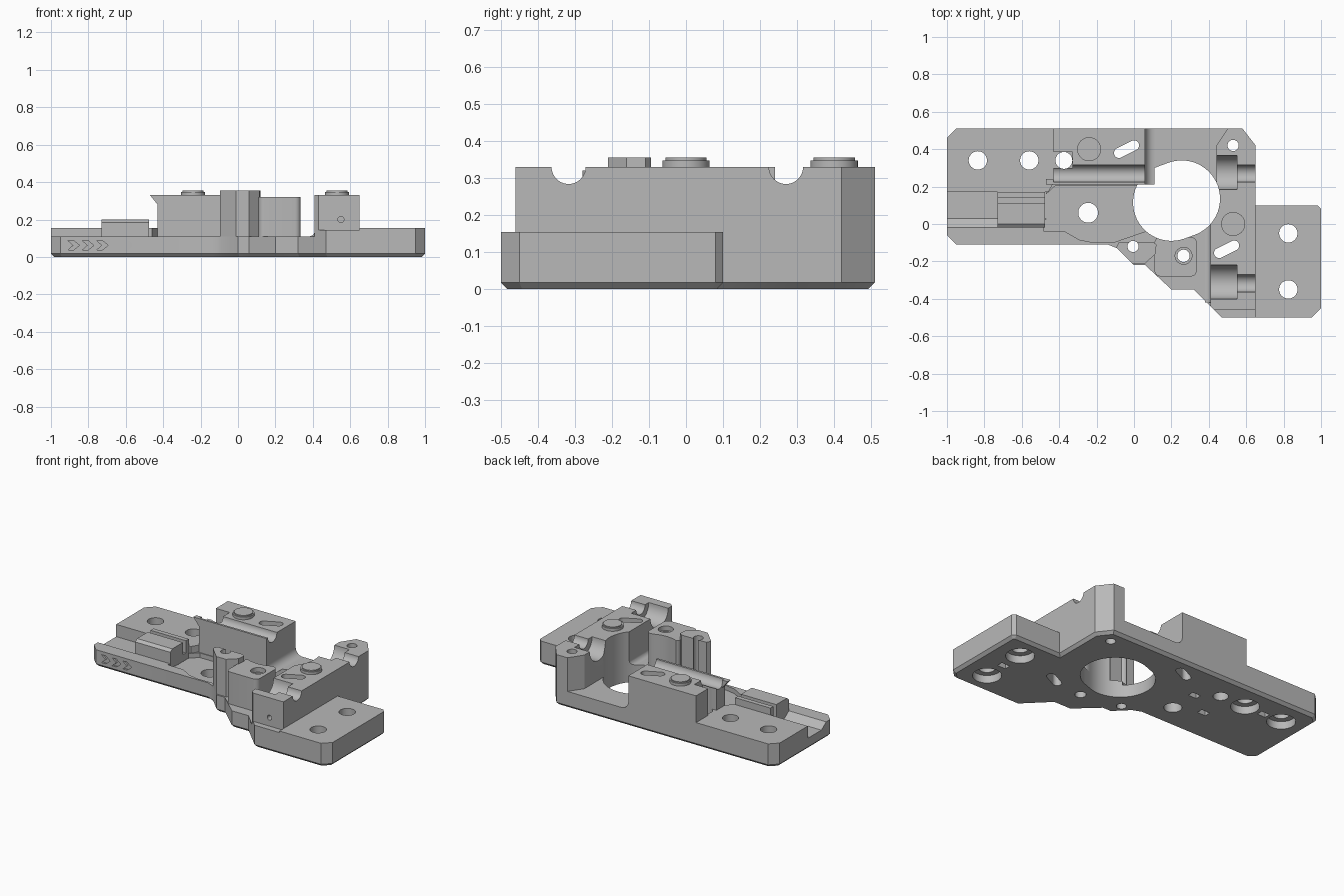
import bpy, bmesh, math
from mathutils import Vector

if "Cube" in bpy.data.objects:
    bpy.data.objects.remove(bpy.data.objects["Cube"], do_unlink=True)

grey = bpy.data.materials.new("plain grey")
grey.use_nodes = True
grey.diffuse_color = (0.48, 0.48, 0.48, 1)
grey.node_tree.nodes["Principled BSDF"].inputs["Base Color"].default_value = grey.diffuse_color

parts, cutters = [], []


def prism(name, pts, lo, hi, axis="z", chamfer=0, cutter=False):
    """Extrude a 2D profile along an axis, optionally chamfering its low end."""
    place = {"x": lambda a, b, c: (c, a, b),
             "y": lambda a, b, c: (a, c, b),
             "z": lambda a, b, c: (a, b, c)}[axis]
    bm = bmesh.new()
    low = [bm.verts.new(place(a, b, lo)) for a, b in pts]
    high = [bm.verts.new(place(a, b, hi)) for a, b in pts]
    bottom = bm.faces.new(low)
    bm.faces.new(high)
    for i in range(len(pts)):
        j = (i + 1) % len(pts)
        bm.faces.new((low[i], low[j], high[j], high[i]))
    bmesh.ops.recalc_face_normals(bm, faces=bm.faces[:])
    if chamfer:
        bmesh.ops.bevel(bm, geom=bottom.edges[:], offset=chamfer, segments=1, affect="EDGES")
    mesh = bpy.data.meshes.new(name)
    bm.to_mesh(mesh)
    bm.free()
    mesh.materials.append(grey)
    obj = bpy.data.objects.new(name, mesh)
    bpy.context.scene.collection.objects.link(obj)
    obj.hide_render = cutter
    (cutters if cutter else parts).append(obj)
    return obj


def rect(x0, x1, y0, y1):
    return [(x0, y0), (x1, y0), (x1, y1), (x0, y1)]


def stadium(ax, ay, bx, by, r, n=24):
    """Rounded outline around the line from a to b."""
    turn = math.atan2(by - ay, bx - ax) + math.pi / 2
    out = []
    for cx, cy, start in ((ax, ay, turn), (bx, by, turn + math.pi)):
        for i in range(n + 1):
            t = start + math.pi * i / n
            out.append((cx + r * math.cos(t), cy + r * math.sin(t)))
    return out


def circle(x, y, r, n=40):
    return [(x + r * math.cos(math.tau * i / n), y + r * math.sin(math.tau * i / n))
            for i in range(n)]


def rounded(x0, x1, y0, y1, r, n=6):
    out = []
    for cx, cy, s in ((x1 - r, y1 - r, 0), (x0 + r, y1 - r, 1),
                      (x0 + r, y0 + r, 2), (x1 - r, y0 + r, 3)):
        for i in range(n + 1):
            t = (s + i / n) * math.pi / 2
            out.append((cx + r * math.cos(t), cy + r * math.sin(t)))
    return out


def cove(x, z, r, side, n=8):
    """Concave fillet between a floor at z and a wall at x."""
    arc = [(x + side * r * (1 - math.sin(t)), z + r * (1 - math.cos(t)))
           for t in (math.pi / 2 * i / n for i in range(n + 1))]
    return [(x, z)] + arc


def cut(obj, tools):
    for tool in tools:
        mod = obj.modifiers.new("cut", "BOOLEAN")
        mod.operation = "DIFFERENCE"
        mod.solver = "EXACT"
        mod.object = tool


def hole(pts, lo=-0.1, hi=0.5, axis="z"):
    return prism("hole_cutter", pts, lo, hi, axis, cutter=True)


FLOOR, SHELF, TOP = 0.11, 0.155, 0.33

# Base plate
base = prism("base_plate", [
    (-1, 0.46), (-0.95, 0.51), (0.58, 0.51), (0.65, 0.42), (0.65, 0.1), (0.98, 0.1),
    (1, 0.08), (1, -0.45), (0.95, -0.5), (0.47, -0.5), (0.32, -0.35), (0.2, -0.35),
    (0.06, -0.22), (0, -0.22), (-0.09, -0.13), (-0.14, -0.11), (-0.95, -0.11), (-1, -0.06)],
    0, FLOOR, chamfer=0.018)

# Raised shelves at both ends
left_shelf = prism("right_shelf", [
    (-1, 0.17), (-0.43, 0.17), (-0.43, 0.51), (-0.95, 0.51), (-1, 0.46)], FLOOR, SHELF)
right_shelf = prism("left_shelf", [
    (0.65, -0.5), (0.95, -0.5), (1, -0.45), (1, 0.08), (0.98, 0.1), (0.65, 0.1)], FLOOR, SHELF)
prism("front_flange", [(0.41, -0.44), (0.47, -0.5), (0.65, -0.5), (0.65, -0.44)], FLOOR, 0.145)

# Back block with overhanging lip and end fillet
back_block = prism("back_block", rect(-0.43, 0.06, 0.21, 0.51), FLOOR, TOP)
lip = prism("rod_lip", [(-0.43, 0.28), (-0.43, TOP), (-0.47, TOP)], 0.21, 0.24, "y")
prism("back_block_fillet", cove(0.06, FLOOR, 0.05, 1), 0.21, 0.51, "y")

# Side block
side_block = prism("side_block", [
    (0.41, -0.44), (0.43, -0.46), (0.65, -0.46), (0.65, 0.42), (0.58, 0.51),
    (0.5, 0.51), (0.44, 0.42), (0.44, 0.19), (0.41, 0.1)], FLOOR, TOP)
side_fillet = prism("side_block_fillet", cove(0.41, FLOOR, 0.03, -1), -0.42, 0.1, "y")

# Front bosses
tall_boss = prism("tall_boss", [
    (-0.095, -0.125), (-0.01, -0.21), (0.06, -0.21), (0.115, -0.16), (0.12, -0.11),
    (0.1, -0.095), (-0.08, -0.095)], FLOOR, 0.355)
short_boss = prism("short_boss", rounded(0.11, 0.335, -0.28, -0.07, 0.03), FLOOR, 0.32)

# Clamp block in the cable channel
clamp = prism("clamp_block", [
    (-0.02, 0.07), (0.17, 0.07), (0.17, 0.2), (0, 0.2), (-0.02, 0.185)], -0.73, -0.475, "x")

# Round locating studs
for label, x, y in (("back_stud", -0.24, 0.4), ("side_stud", 0.53, 0)):
    prism(label, circle(x, y, 0.064), TOP - 0.01, 0.348)
    prism(label + "_cap", circle(x, y, 0.056), 0.34, 0.355)

# Central opening through everything around it
opening = hole(stadium(0.2, 0.115, 0.255, 0.135, 0.205, 32))
cut(base, [opening])
cut(side_block, [opening])
cut(short_boss, [opening])
cut(side_fillet, [opening])

# Screw holes, counterbored from below
for owner, x, y in ((left_shelf, -0.835, 0.34), (left_shelf, -0.56, 0.34),
                    (right_shelf, 0.825, -0.05), (right_shelf, 0.825, -0.35)):
    screw = hole(circle(x, y, 0.049))
    cut(base, [screw, hole(circle(x, y, 0.085), -0.1, 0.05)])
    cut(owner, [screw])

# Plain holes and angled slots
for owners, outline in (
        ((base, left_shelf, back_block), circle(-0.375, 0.34, 0.045)),
        ((base,), circle(-0.245, 0.06, 0.053)),
        ((base, tall_boss), circle(-0.005, -0.12, 0.03)),
        ((base, short_boss), circle(0.265, -0.17, 0.033)),
        ((base, side_block), circle(0.53, 0.42, 0.03)),
        ((base, back_block), stadium(-0.08, 0.38, 0, 0.42, 0.027)),
        ((base, side_block), stadium(0.455, -0.155, 0.535, -0.115, 0.027))):
    tool = hole(outline)
    for owner in owners:
        cut(owner, [tool])
cut(short_boss, [hole(circle(0.265, -0.17, 0.045), 0.29, 0.5)])

# Rod grooves and bearing pockets
back_rod = hole(circle(0.27, TOP, 0.046), -0.6, 0.8, "x")
front_rod = hole(circle(-0.317, TOP, 0.046), 0.3, 0.8, "x")
cut(back_block, [back_rod, hole(rect(-0.5, -0.33, 0.3, 0.385), SHELF, 0.5)])
cut(side_block, [back_rod, front_rod])
for y in (0.275, -0.31):
    cut(side_block, [hole(circle(y, TOP, 0.091), 0.3, 0.55, "x")])
cut(side_block, [hole(circle(0.55, 0.2, 0.016), -0.6, -0.4, "y")])

# Cable channel, centre pocket and clamp slot
cut(base, [
    hole([(-0.02, FLOOR), (-0.02, 0.2), (0.17, 0.2), (0.17, 0.075), (0.03, 0.075)],
         -1.1, -0.47, "x"),
    hole([(-0.48, -0.04), (-0.37, -0.04), (-0.29, -0.085), (-0.22, -0.098), (-0.1, -0.095),
          (0.06, -0.04), (0.06, 0.205), (-0.42, 0.205), (-0.48, 0.15)], 0.08, 0.2)])
cut(left_shelf, [hole([(-0.5, 0.1), (-0.4, 0.1), (-0.4, 0.22), (-0.43, 0.22)], 0.1, 0.3)])
cut(clamp, [hole(rect(-0.74, -0.47, 0.11, 0.14), 0.12, 0.3)])

# Small pockets underneath
for x, y in ((0.825, -0.2), (-0.7, 0.34), (-0.42, 0.13), (-0.25, 0.25)):
    cut(base, [hole(rect(x - 0.03, x + 0.03, y - 0.02, y + 0.02), -0.1, 0.05)])

# Engraved chevrons on the front rail
for i in range(3):
    x = -0.91 + i * 0.077
    cut(base, [hole([(x, 0.036), (x + 0.03, 0.036), (x + 0.062, 0.062), (x + 0.03, 0.088),
                     (x, 0.088), (x + 0.03, 0.062)], -0.2, -0.098, "y")])

# Bake the cuts, drop the cutters and shade
bpy.context.view_layer.update()
graph = bpy.context.evaluated_depsgraph_get()
baked = [bpy.data.meshes.new_from_object(p.evaluated_get(graph)) for p in parts]
for part, mesh in zip(parts, baked):
    part.modifiers.clear()
    part.data = mesh
for tool in cutters:
    bpy.data.objects.remove(tool, do_unlink=True)
bpy.ops.object.select_all(action="DESELECT")
for part in parts:
    part.select_set(True)
bpy.context.view_layer.objects.active = base
bpy.ops.object.shade_smooth_by_angle(angle=math.radians(30))
